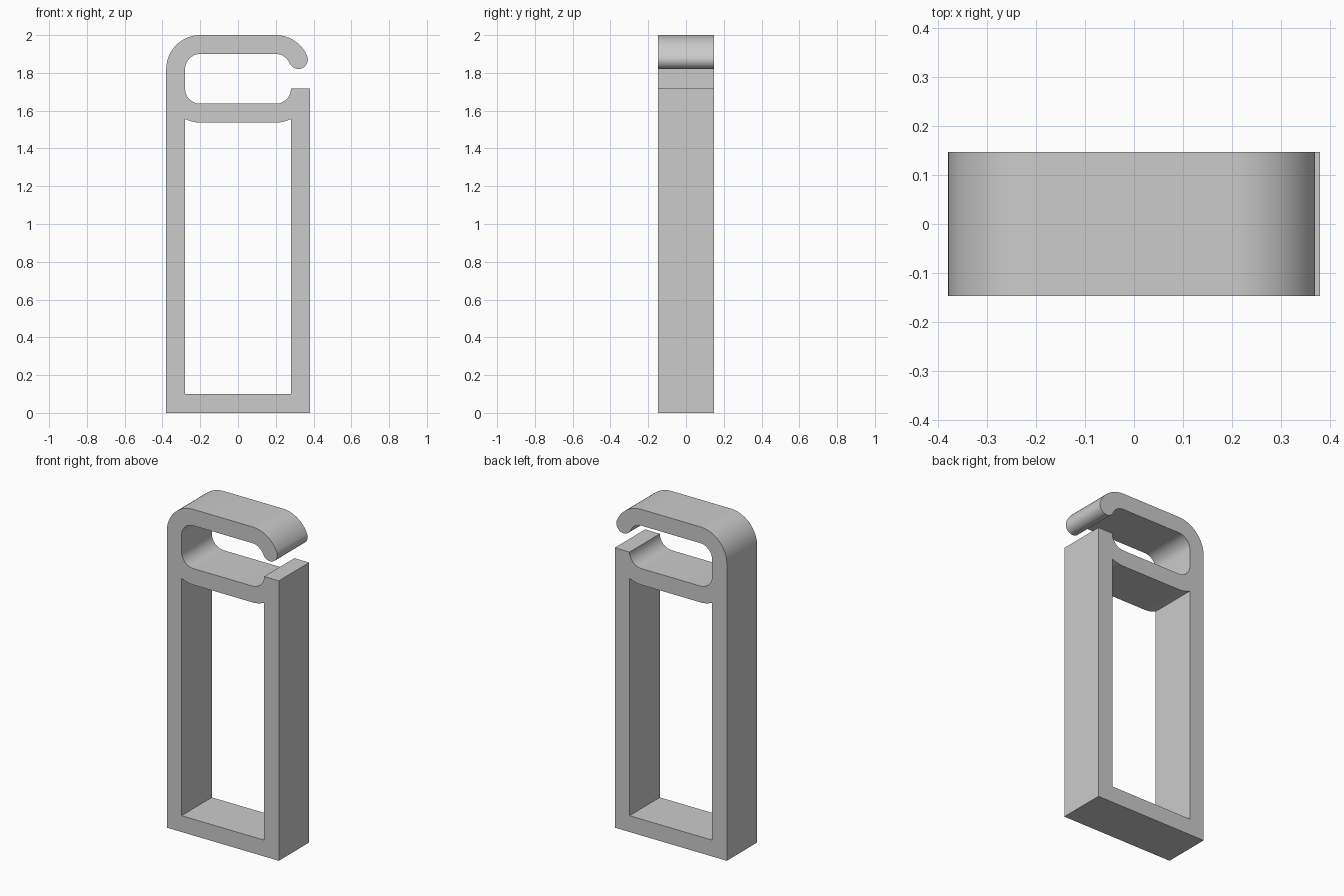
import bpy, bmesh
from math import cos, sin, radians, degrees, acos

cube = bpy.data.objects.get("Cube")
if cube:
    bpy.data.objects.remove(cube, do_unlink=True)

HALF_W, HALF_D, WALL = 0.38, 0.147, 0.10
INNER = HALF_W - WALL            # inner half width
R_IN, R_OUT = 0.08, 0.18         # bend radii
BEND_X = HALF_W - R_OUT          # bend centres
TOP_Z, SHELF_Z = 2 - R_OUT, 1.717
HOOK_END = 23                    # angle where the hook stops


def arc(cx, cz, r, start, end, steps=16):
    """Points along a circular arc, angles in degrees."""
    angles = [radians(start + (end - start) * i / steps) for i in range(steps + 1)]
    return [(cx + r * cos(a), cz + r * sin(a)) for a in angles]


# Outer outline: feet, left bend, hook with round tip, upper cavity, open post
mid = (R_IN + R_OUT) / 2
tip_x = BEND_X + mid * cos(radians(HOOK_END))
tip_z = TOP_Z + mid * sin(radians(HOOK_END))
outline = [(HALF_W, 0), (-HALF_W, 0)]
outline += arc(-BEND_X, TOP_Z, R_OUT, 180, 90)
outline += arc(BEND_X, TOP_Z, R_OUT, 90, HOOK_END)
outline += arc(tip_x, tip_z, WALL / 2, HOOK_END, HOOK_END - 180)[1:-1]
outline += arc(BEND_X, TOP_Z, R_IN, HOOK_END, 90)
outline += arc(-BEND_X, TOP_Z, R_IN, 90, 180)
outline += arc(-BEND_X, SHELF_Z, R_IN, 180, 270)
outline += arc(BEND_X, SHELF_Z, R_IN, 270, 360)
outline += [(HALF_W, SHELF_Z)]

# Lower window, its top edge following the bends of the shelf
sweep = 90 - degrees(acos((INNER - BEND_X) / R_OUT))
window = [(-INNER, WALL), (INNER, WALL)]
window += arc(BEND_X, SHELF_Z, R_OUT, 270 + sweep, 270, 8)
window += arc(-BEND_X, SHELF_Z, R_OUT, 270, 270 - sweep, 8)

# Fill the profile and extrude it through the depth
bm = bmesh.new()
edges = []
for loop in (outline, window):
    verts = [bm.verts.new((x, -HALF_D, z)) for x, z in loop]
    edges += [bm.edges.new((v, verts[i - 1])) for i, v in enumerate(verts)]
bmesh.ops.triangle_fill(bm, use_beauty=True, use_dissolve=False, edges=edges)
result = bmesh.ops.extrude_face_region(bm, geom=bm.faces[:], use_keep_orig=True)
moved = [g for g in result["geom"] if isinstance(g, bmesh.types.BMVert)]
bmesh.ops.translate(bm, verts=moved, vec=(0, 2 * HALF_D, 0))
bmesh.ops.recalc_face_normals(bm, faces=bm.faces[:])
mesh = bpy.data.meshes.new("clip_frame")
bm.to_mesh(mesh)
bm.free()

clip = bpy.data.objects.new("clip_frame", mesh)
bpy.context.collection.objects.link(clip)

# Plain grey material
GREY = (0.6, 0.6, 0.6, 1)
mat = bpy.data.materials.new("plain_grey")
mat.use_nodes = True
mat.diffuse_color = GREY
mat.node_tree.nodes["Principled BSDF"].inputs["Base Color"].default_value = GREY
mesh.materials.append(mat)

# Smooth bends, sharp rims
bpy.ops.object.select_all(action="DESELECT")
clip.select_set(True)
bpy.context.view_layer.objects.active = clip
bpy.ops.object.shade_smooth_by_angle(angle=radians(30))
